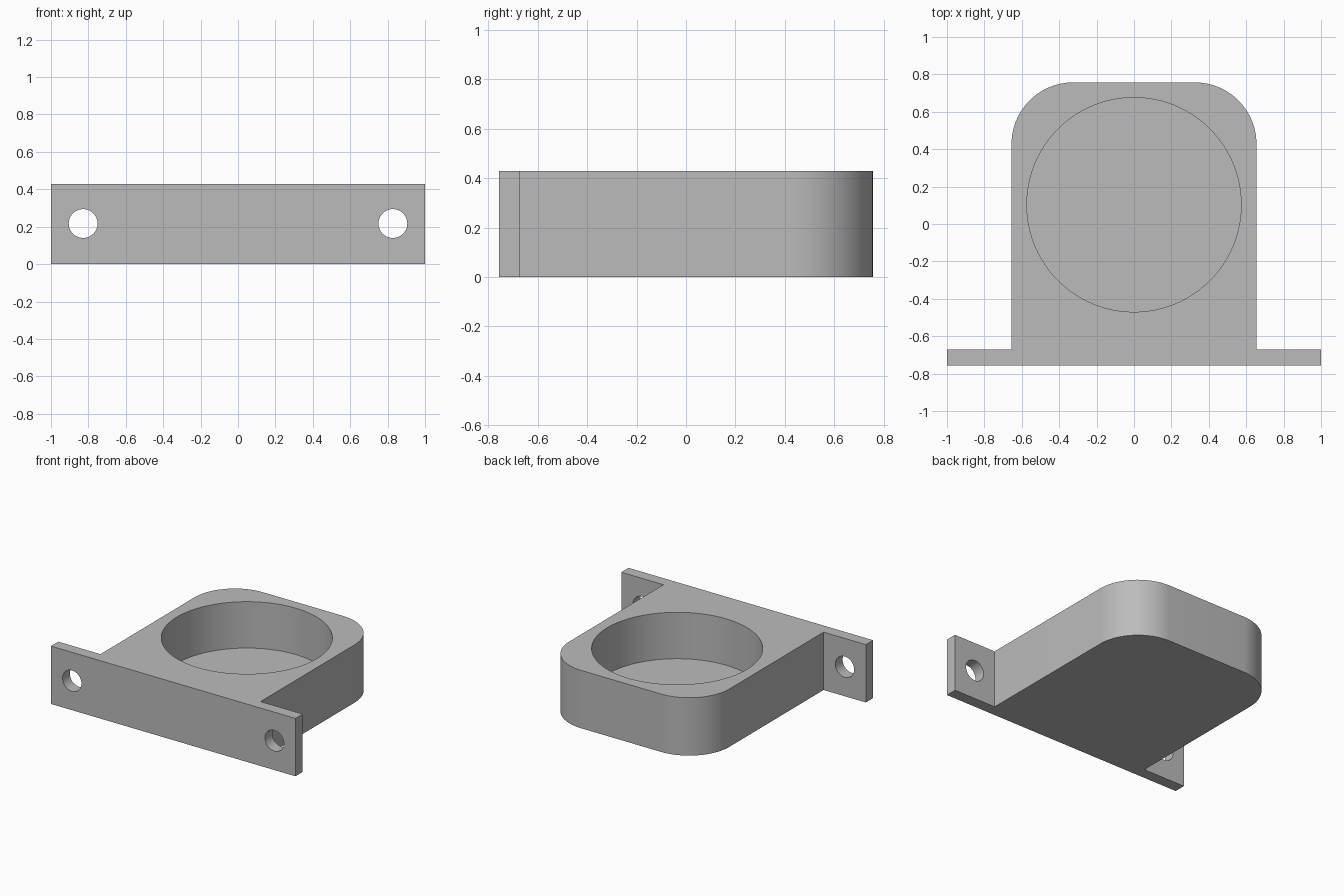
import bpy, bmesh
from math import pi, sin, cos, radians

cube = bpy.data.objects.get("Cube")
if cube:
    bpy.data.objects.remove(cube, do_unlink=True)

# Main sizes
HEIGHT = 0.428
WALL = 0.085
BACK = 0.757
BODY_X = 0.655
CORNER = 0.33
POCKET_Y, POCKET_R = 0.103, 0.573
HOLE_X, HOLE_R = 0.828, 0.077

# Single grey finish
grey = bpy.data.materials.new("plain grey")
grey.use_nodes = True
colour = (0.5, 0.5, 0.5, 1)
grey.diffuse_color = colour
grey.node_tree.nodes["Principled BSDF"].inputs["Base Color"].default_value = colour


def cutter(name, radius, depth, location, rotation=(0, 0, 0)):
    bpy.ops.mesh.primitive_cylinder_add(vertices=96, radius=radius, depth=depth,
                                        location=location, rotation=rotation)
    obj = bpy.context.object
    obj.name = name
    obj.hide_render = True
    return obj


# Outline of the right half: mounting ear, side wall, rounded back corner
half = [(1, -BACK), (1, -BACK + WALL), (BODY_X, -BACK + WALL)]
for i in range(25):
    a = i / 24 * pi / 2
    half.append((BODY_X - CORNER + CORNER * cos(a), BACK - CORNER + CORNER * sin(a)))
outline = half + [(-x, y) for x, y in reversed(half)]

# Bracket body extruded from the outline
bm = bmesh.new()
base = bm.faces.new([bm.verts.new((x, y, 0)) for x, y in outline])
top = bmesh.ops.extrude_face_region(bm, geom=[base])
bmesh.ops.translate(bm, vec=(0, 0, HEIGHT),
                    verts=[v for v in top["geom"] if isinstance(v, bmesh.types.BMVert)])
bmesh.ops.recalc_face_normals(bm, faces=bm.faces)
mesh = bpy.data.meshes.new("bracket")
bm.to_mesh(mesh)
bm.free()
bracket = bpy.data.objects.new("bracket", mesh)
bpy.context.collection.objects.link(bracket)
mesh.materials.append(grey)

# Round blind pocket and the two screw holes through the ears
cutters = [cutter("pocket_cutter", POCKET_R, 1, (0, POCKET_Y, WALL + 0.5))]
for side, x in (("left", HOLE_X), ("right", -HOLE_X)):
    cutters.append(cutter(side + "_hole_cutter", HOLE_R, 0.4,
                          (x, -BACK + WALL / 2, HEIGHT / 2 + 0.003), (pi / 2, 0, 0)))

bpy.ops.object.select_all(action="DESELECT")
bracket.select_set(True)
bpy.context.view_layer.objects.active = bracket
for c in cutters:
    mod = bracket.modifiers.new(c.name, "BOOLEAN")
    mod.operation = "DIFFERENCE"
    mod.solver = "EXACT"
    mod.object = c
    bpy.ops.object.modifier_apply(modifier=mod.name)
    bpy.data.objects.remove(c, do_unlink=True)

# Smooth curved walls, crisp edges
bpy.ops.object.shade_smooth_by_angle(angle=radians(30))
